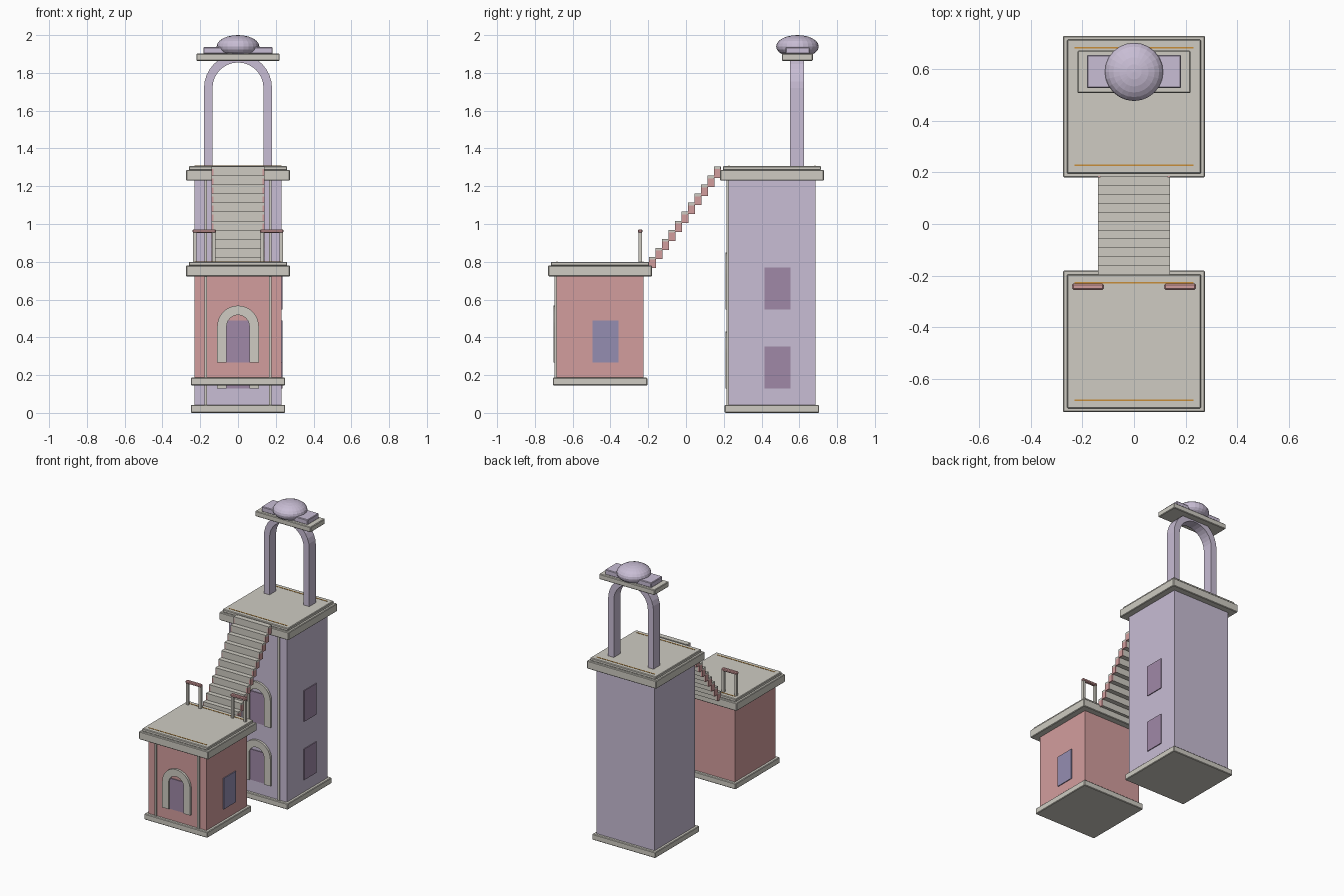
import bpy, bmesh, math

if "Cube" in bpy.data.objects:
    bpy.data.objects.remove(bpy.data.objects["Cube"])


def material(name, rgb):
    m = bpy.data.materials.new(name)
    m.diffuse_color = (*rgb, 1)
    m.use_nodes = True
    m.node_tree.nodes["Principled BSDF"].inputs["Base Color"].default_value = m.diffuse_color
    return m


STONE = material("pale_stone", (0.62, 0.60, 0.54))
PINK = material("dusty_pink", (0.65, 0.34, 0.34))
LILAC = material("soft_lilac", (0.58, 0.51, 0.66))
MAUVE = material("mauve_panel", (0.35, 0.25, 0.39))
BLUE = material("blue_violet_glass", (0.30, 0.27, 0.44))
GOLD = material("gold_trim", (0.58, 0.27, 0.04))


def finish(bm, name, mat, bevel=0.0):
    bmesh.ops.recalc_face_normals(bm, faces=bm.faces)
    me = bpy.data.meshes.new(name)
    bm.to_mesh(me)
    bm.free()
    me.materials.append(mat)
    ob = bpy.data.objects.new(name, me)
    bpy.context.collection.objects.link(ob)
    if bevel:
        mod = ob.modifiers.new("soft_edge", 'BEVEL')
        mod.width = bevel
        mod.segments = 1
    return ob


def add_box(bm, x, y, z):
    """Add a box given its (low, high) range on each axis."""
    vs = bmesh.ops.create_cube(bm, size=1)["verts"]
    for v in vs:
        for i, (lo, hi) in enumerate((x, y, z)):
            v.co[i] = (lo + hi) / 2 + v.co[i] * (hi - lo)


def box(name, mat, x, y, z, bevel=0.0):
    bm = bmesh.new()
    add_box(bm, x, y, z)
    return finish(bm, name, mat, bevel)


def arch(name, mat, outer, inner, z0, spring, y, steps=16):
    """Upright arch: two legs and a half ring, swept from y[0] to y[1]."""
    pts = [(1, 0, z0)]
    pts += [(math.cos(a), math.sin(a), spring)
            for a in (math.pi * i / steps for i in range(steps + 1))]
    pts.append((-1, 0, z0))
    bm = bmesh.new()
    rings = [[bm.verts.new((r * c, yy, base + r * s))
              for r, yy in ((outer, y[0]), (outer, y[1]), (inner, y[1]), (inner, y[0]))]
             for c, s, base in pts]
    for a, b in zip(rings, rings[1:]):
        for i in range(4):
            j = (i + 1) % 4
            bm.faces.new((a[i], a[j], b[j], b[i]))
    bm.faces.new(rings[0])
    bm.faces.new(rings[-1])
    return finish(bm, name, mat)


def building(name, mat, yc, z0, top, openings, glass, win_y):
    """Square block with base, cornice, corner strips, arches and side windows."""
    front = yc - 0.23
    box(name + "_walls", mat, (-0.23, 0.23), (front, yc + 0.23), (z0 + 0.03, top - 0.06))
    box(name + "_base", STONE, (-0.25, 0.25), (yc - 0.25, yc + 0.25), (z0, z0 + 0.042), 0.004)
    box(name + "_cornice", STONE, (-0.275, 0.275), (yc - 0.275, yc + 0.275),
        (top - 0.077, top - 0.02), 0.004)
    box(name + "_roof", STONE, (-0.26, 0.26), (yc - 0.26, yc + 0.26), (top - 0.022, top), 0.004)
    # gold lines near the front and back of the roof
    for side, s in (("front", -1), ("back", 1)):
        y = yc + s * 0.228
        box(f"{name}_{side}_roof_line", GOLD, (-0.23, 0.23), (y - 0.003, y + 0.003),
            (top - 0.002, top + 0.002))
    # slim vertical strips on the front wall
    bm = bmesh.new()
    for s in (-1, 1):
        add_box(bm, (s * 0.17 - 0.007, s * 0.17 + 0.007), (front - 0.01, front + 0.005),
                (z0 + 0.04, top - 0.07))
    finish(bm, name + "_front_strips", STONE)
    # arched front openings and plain windows on the right
    for i, z in enumerate(openings):
        arch(f"{name}_arch_{i}", STONE, 0.11, 0.06, z, z + 0.19, (front - 0.016, front + 0.005))
        box(f"{name}_door_panel_{i}", MAUVE, (-0.067, 0.067), (front - 0.006, front + 0.002),
            (z, z + 0.22))
        box(f"{name}_window_{i}", glass, (0.228, 0.236), (win_y - 0.069, win_y + 0.069),
            (z, z + 0.222))


building("tower", LILAC, 0.455, 0.0, 1.307, (0.13, 0.548), MAUVE, 0.485)
building("annex", PINK, -0.455, 0.145, 0.80, (0.268,), BLUE, -0.427)

# staircase between the two roofs
treads, sides = bmesh.new(), bmesh.new()
N, RUN, RISE = 11, 0.0345, 0.0478
for i in range(N):
    y, z = -0.197 + i * RUN, 0.826 + i * RISE
    add_box(treads, (-0.13, 0.13), (y, y + RUN + 0.003), (z - 0.058, z))
    for s in (-1, 1):
        x = sorted((s * 0.13, s * 0.139))
        add_box(treads, x, (y, y + RUN), (z - 0.014, z))
        add_box(sides, x, (y, y + RUN + 0.003), (z - 0.06, z - 0.014))
finish(treads, "stair_steps", STONE)
finish(sides, "stair_sides", PINK)

# pair of short railings on the annex roof
for side, s in (("left", -1), ("right", 1)):
    bm = bmesh.new()
    for c in (0.128, 0.228):
        add_box(bm, (s * c - 0.009, s * c + 0.009), (-0.252, -0.234), (0.795, 0.957))
    finish(bm, side + "_railing_posts", STONE)
    box(side + "_railing_bar", PINK, sorted((s * 0.117, s * 0.24)), (-0.255, -0.231),
        (0.952, 0.972), 0.005)

# open arch on the tower roof with its crown
arch("roof_arch", LILAC, 0.18, 0.135, 1.30, 1.72, (0.55, 0.625))
box("crown_slab", STONE, (-0.22, 0.22), (0.508, 0.672), (1.864, 1.902), 0.004)
box("crown_block", LILAC, (-0.183, 0.183), (0.527, 0.655), (1.90, 1.937), 0.004)
bm = bmesh.new()
bmesh.ops.create_uvsphere(bm, u_segments=24, v_segments=12, radius=1)
for v in bm.verts:
    v.co = (v.co.x * 0.113, 0.59 + v.co.y * 0.113, 1.94 + v.co.z * 0.06)
finish(bm, "crown_dome", LILAC)
